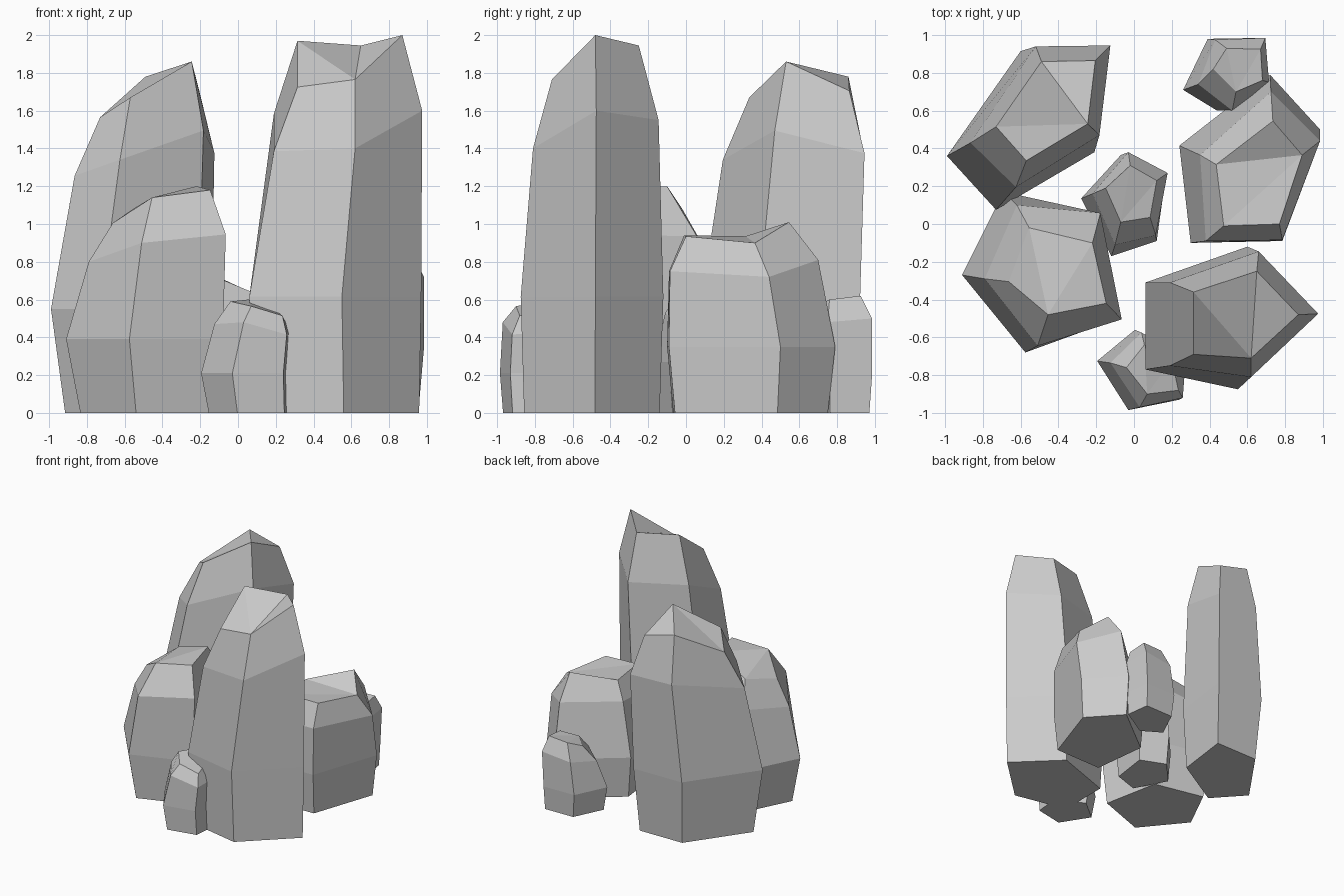
import bpy
import bmesh
from mathutils import Vector


def rock(name, waist_z, waist, shoulder, top, fan, foot=0.92, shift=(0, 0)):
    """Five-sided faceted column: foot, waist, shoulder and a fan-cut tip."""
    centre = sum((Vector(p) for p in waist), Vector((0, 0))) / 5
    base = [centre + (Vector(p) - centre) * foot + Vector(shift) for p in waist]
    rings = [[(p.x, p.y, 0) for p in base],
             [(x, y, waist_z) for x, y in waist], shoulder, top]
    bm = bmesh.new()
    loops = [[bm.verts.new(p) for p in ring] for ring in rings]
    for low, high in zip(loops, loops[1:]):
        for i in range(5):
            j = (i + 1) % 5
            bm.faces.new((low[i], low[j], high[j], high[i]))
    bm.faces.new(loops[0])
    tip = loops[-1]
    for k in (1, 2, 3):
        bm.faces.new((tip[fan], tip[(fan + k) % 5], tip[(fan + k + 1) % 5]))
    bmesh.ops.recalc_face_normals(bm, faces=bm.faces)
    mesh = bpy.data.meshes.new(name)
    bm.to_mesh(mesh)
    bm.free()
    bpy.context.collection.objects.link(bpy.data.objects.new(name, mesh))


# Tallest rock, front right
rock("tall_front_rock", 0.615,
     [(.97, -.48), (.60, -.12), (.06, -.31), (.06, -.77), (.55, -.875)],
     [(.975, -.475, 1.6), (.66, -.145, 1.55), (.19, -.31, 1.585), (.19, -.75, 1.385), (.62, -.81, 1.4)],
     [(.87, -.48, 2), (.65, -.25, 1.945), (.315, -.36, 1.97), (.315, -.69, 1.725), (.62, -.71, 1.765)],
     4, 0.95, (.015, 0))

# Tall rock, back left
rock("tall_back_rock", 0.55,
     [(-.99, .36), (-.60, .915), (-.14, .92), (-.21, .38), (-.73, .075)],
     [(-.865, .43, 1.255), (-.52, .94, 1.385), (-.125, .945, 1.375), (-.183, .47, 1.495), (-.625, .195, 1.34)],
     [(-.73, .515, 1.565), (-.49, .86, 1.78), (-.205, .865, 1.705), (-.245, .53, 1.86), (-.57, .335, 1.67)],
     3, 0.88, (.02, 0))

# Medium rock, front left
rock("left_rock", 0.39,
     [(-.91, -.27), (-.69, .17), (-.19, .06), (-.08, -.5), (-.575, -.68)],
     [(-.79, -.29, .8), (-.62, .10, .87), (-.178, .058, .935), (-.065, -.505, .945), (-.51, -.645, .9)],
     [(-.663, -.305, 1.005), (-.555, -.02, 1.08), (-.22, -.1, 1.2), (-.147, -.42, 1.18), (-.455, -.48, 1.14)],
     4, 0.88, (.025, 0))

# Medium rock, right
rock("right_rock", 0.35,
     [(.985, .5), (.72, .79), (.24, .415), (.30, -.1), (.785, -.09)],
     [(.985, .44, .72), (.725, .70, .81), (.35, .365, .79), (.38, -.09, .75), (.785, -.085, .75)],
     [(.89, .365, .9), (.735, .545, 1.01), (.435, .315, .935), (.475, -.01, .94), (.77, 0, .935)],
     0, 0.92)

# Small rock in the middle
rock("centre_rock", 0.27,
     [(-.28, .135), (-.07, .365), (.17, .265), (.12, -.09), (-.12, -.17)],
     [(-.22, .16, .58), (-.03, .38, .53), (.178, .27, .47), (.115, -.06, .48), (-.1, -.11, .53)],
     [(-.15, .19, .74), (-.02, .31, .68), (.12, .23, .61), (.085, .035, .635), (-.07, .01, .7)],
     4, 0.9)

# Small rock at the front
rock("small_front_rock", 0.21,
     [(-.195, -.725), (.005, -.56), (.26, -.7), (.24, -.93), (-.03, -.985)],
     [(-.125, -.735, .47), (.04, -.575, .49), (.275, -.7, .43), (.258, -.92, .415), (.03, -.97, .48)],
     [(-.04, -.76, .59), (.055, -.64, .6), (.2, -.72, .54), (.235, -.88, .515), (.07, -.9, .565)],
     4, 0.92, (.02, 0))

# Small rock at the back
rock("small_back_rock", 0.2,
     [(.26, .71), (.39, .98), (.68, .985), (.71, .76), (.44, .6)],
     [(.34, .74, .42), (.43, .975, .47), (.695, .985, .5), (.715, .75, .48), (.52, .6, .45)],
     [(.42, .82, .56), (.49, .93, .61), (.67, .925, .62), (.68, .76, .6), (.54, .7, .57)],
     4, 0.92, (.01, 0))
